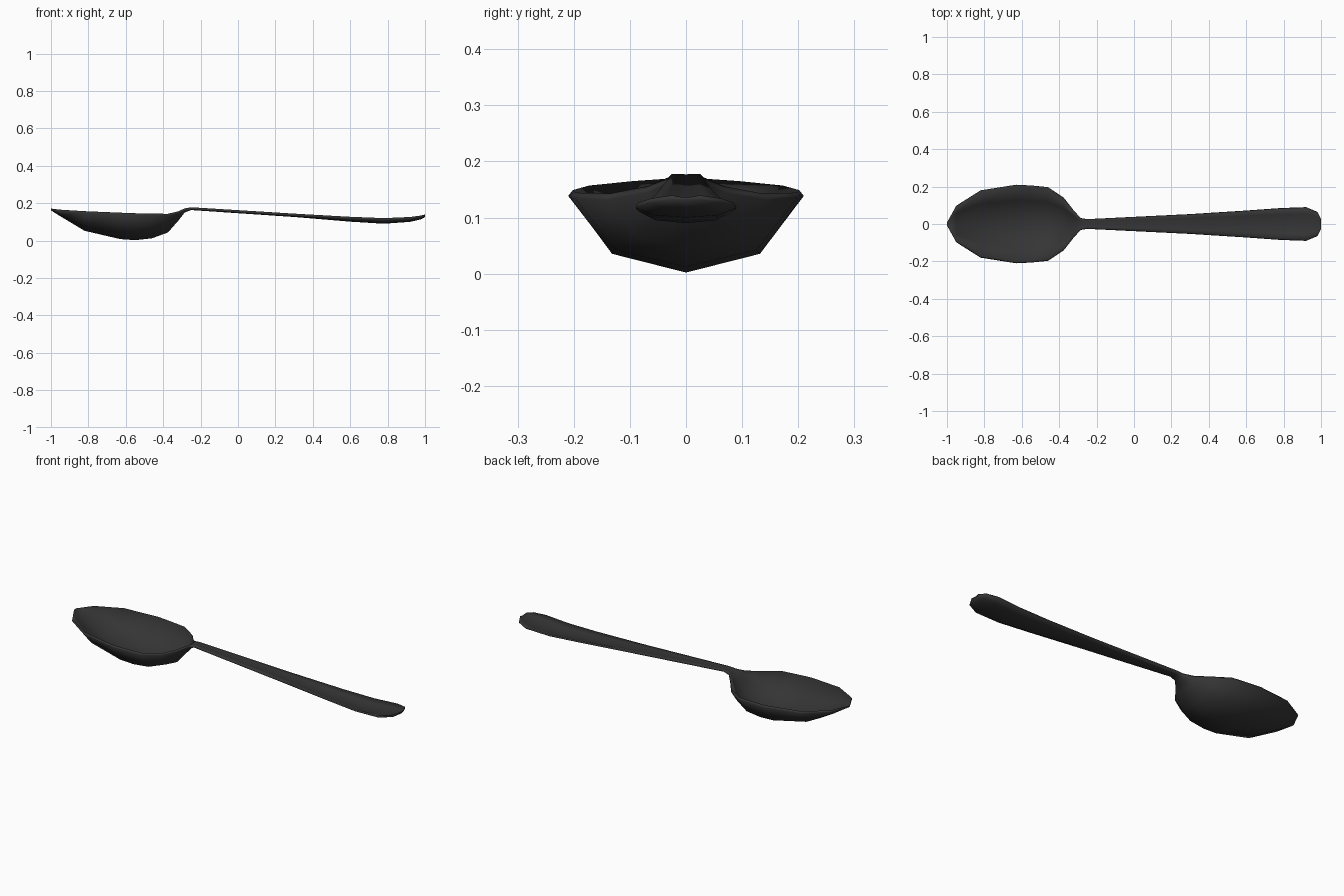
import bpy, bmesh

cube = bpy.data.objects.get("Cube")
if cube:
    bpy.data.objects.remove(cube)

mat = bpy.data.materials.new("dark_metal")
mat.use_nodes = True
colour = (0.035, 0.035, 0.035, 1)
mat.diffuse_color = colour
mat.node_tree.nodes["Principled BSDF"].inputs["Base Color"].default_value = colour

# Stations along the spoon: x, half width, rim height, underside height, thickness
BOWL = [
    (-1.0, 0.008, 0.171, 0.161, 0.008),
    (-0.95, 0.098, 0.165, 0.13, 0.012),
    (-0.82, 0.18, 0.157, 0.052, 0.013),
    (-0.63, 0.21, 0.149, 0.008, 0.013),
    (-0.55, 0.206, 0.146, 0.002, 0.013),
    (-0.46, 0.197, 0.144, 0.012, 0.013),
    (-0.375, 0.14, 0.143, 0.043, 0.014),
    (-0.32, 0.07, 0.156, 0.105, 0.02),
]
HANDLE = [
    (-0.285, 0.032, 0.172, 0.15, 0.018),
    (-0.25, 0.026, 0.178, 0.163, 0.014),
    (0.3, 0.053, 0.144, 0.126, 0.012),
    (0.6, 0.072, 0.127, 0.101, 0.011),
    (0.78, 0.085, 0.12, 0.09, 0.011),
    (0.92, 0.09, 0.126, 0.1, 0.011),
    (0.98, 0.065, 0.134, 0.114, 0.01),
    (1.0, 0.025, 0.14, 0.126, 0.01),
]


def section(x, w, rim, base, t):
    """Dished cross-section: inner surface, rim edge, outer surface."""
    low = rim - min(0.012, t * 0.8)
    flank = base + 0.25 * (low - base)
    half = [(0.96 * w, rim), (w, low), (0.64 * w, flank)]
    inner = (0.6 * w, min(flank + t, rim))
    right = [inner] + half
    ring = [(0, min(base + t, rim))] + right + [(0, base)]
    ring += [(-y, z) for y, z in reversed(right)]
    return [(x, y, z) for y, z in ring]


# Loft the sections into one spoon
bm = bmesh.new()
rings = [[bm.verts.new(p) for p in section(*s)] for s in BOWL + HANDLE]
for a, b in zip(rings, rings[1:]):
    n = len(a)
    for i in range(n):
        j = (i + 1) % n
        bm.faces.new((a[i], a[j], b[j], b[i]))
bm.faces.new(rings[0])
bm.faces.new(rings[-1])
bmesh.ops.recalc_face_normals(bm, faces=bm.faces)
for f in bm.faces:
    f.smooth = True

mesh = bpy.data.meshes.new("spoon")
bm.to_mesh(mesh)
bm.free()
mesh.materials.append(mat)
spoon = bpy.data.objects.new("spoon", mesh)
bpy.context.collection.objects.link(spoon)
